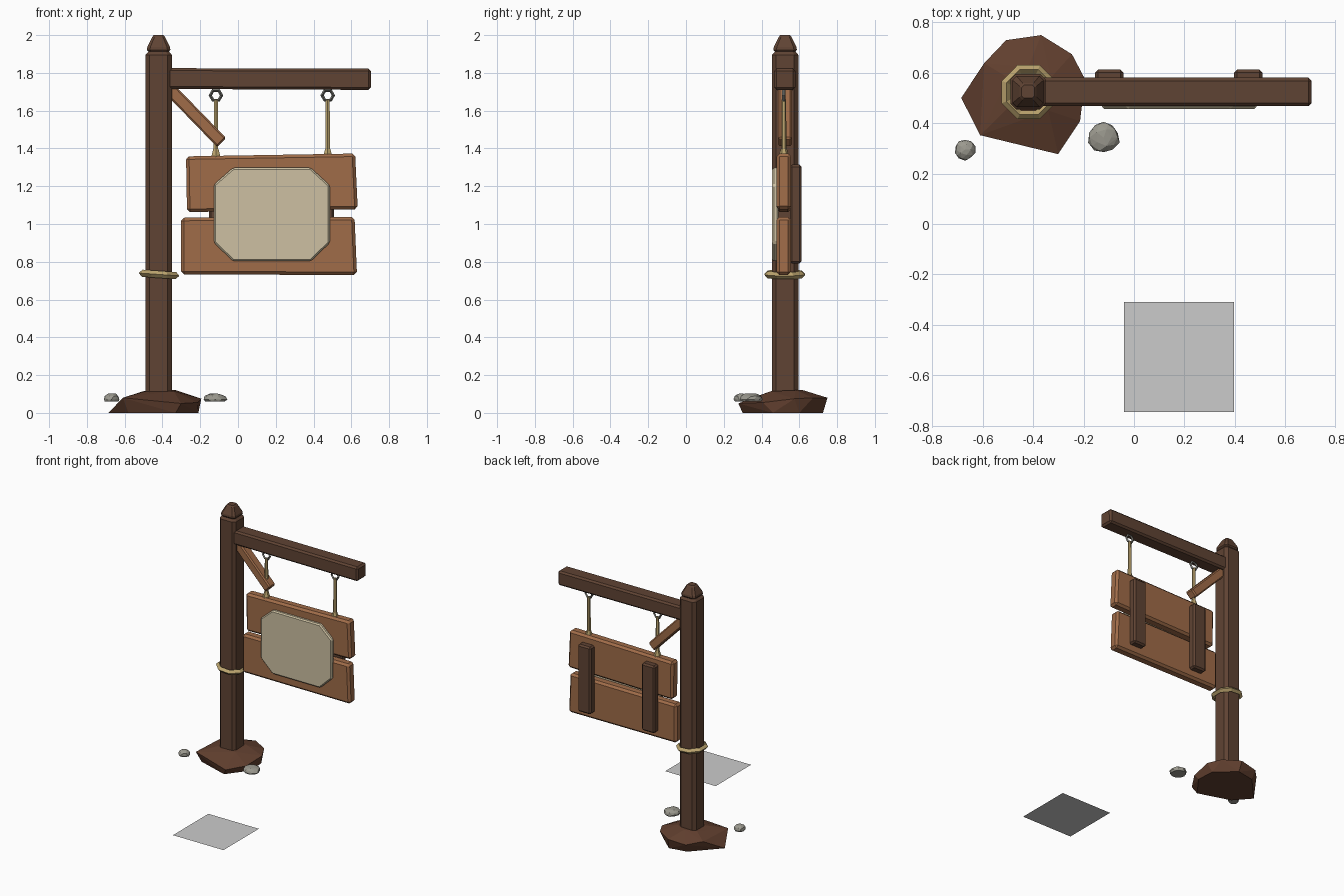
import bpy, bmesh, math, random
from mathutils import Matrix, Vector

random.seed(4)
if "Cube" in bpy.data.objects:
    bpy.data.objects.remove(bpy.data.objects["Cube"])


def material(name, rgb):
    m = bpy.data.materials.new(name)
    m.use_nodes = True
    col = (*rgb, 1)
    m.diffuse_color = col
    m.node_tree.nodes["Principled BSDF"].inputs["Base Color"].default_value = col
    return m


DARK = material("dark wood", (.115, .056, .033))
BOARD = material("warm wood", (.35, .15, .066))
PAPER = material("parchment", (.61, .53, .36))
ROPE = material("rope", (.51, .38, .16))
METAL = material("iron grey", (.19, .19, .17))
STONE = material("stone", (.33, .32, .275))
SOIL = material("soil", (.12, .05, .028))
GREY = material("light grey", (.6, .6, .6))


def finish(name, bm, mat):
    bmesh.ops.recalc_face_normals(bm, faces=bm.faces)
    me = bpy.data.meshes.new(name)
    bm.to_mesh(me)
    bm.free()
    ob = bpy.data.objects.new(name, me)
    me.materials.append(mat)
    bpy.context.scene.collection.objects.link(ob)
    return ob


def prism(name, outline, y0, y1, bevel, mat):
    """Extrude an x/z outline from y0 to y1 and chamfer its edges."""
    bm = bmesh.new()
    face = bm.faces.new([bm.verts.new((x, y0, z)) for x, z in outline])
    out = bmesh.ops.extrude_face_region(bm, geom=[face])
    for v in out["geom"]:
        if isinstance(v, bmesh.types.BMVert):
            v.co.y = y1
    bmesh.ops.recalc_face_normals(bm, faces=bm.faces)
    bmesh.ops.bevel(bm, geom=bm.edges[:], offset=bevel, segments=1, affect='EDGES')
    return finish(name, bm, mat)


def loft(name, centre, sections, mat):
    """Stack chamfered squares given as (height, half width, chamfer)."""
    bm = bmesh.new()
    rings = []
    for z, h, c in sections:
        k = h - c
        pts = [(h, -k), (h, k), (k, h), (-k, h), (-h, k), (-h, -k), (-k, -h), (k, -h)]
        rings.append([bm.verts.new((centre[0] + x, centre[1] + y, z)) for x, y in pts])
    for a, b in zip(rings, rings[1:]):
        for i in range(8):
            j = (i + 1) % 8
            bm.faces.new((a[i], a[j], b[j], b[i]))
    bm.faces.new(rings[0])
    bm.faces.new(rings[-1])
    return finish(name, bm, mat)


def ring(name, centre, major, minor, n, m, rot, mat):
    """Low-poly torus."""
    bm = bmesh.new()
    rows = []
    for i in range(n):
        a = math.tau * (i + .5) / n
        row = []
        for j in range(m):
            b = math.tau * j / m
            r = major + minor * math.cos(b)
            p = rot @ Vector((r * math.cos(a), r * math.sin(a), minor * math.sin(b)))
            row.append(bm.verts.new(p + Vector(centre)))
        rows.append(row)
    for i in range(n):
        for j in range(m):
            p, q, k = rows[i], rows[(i + 1) % n], (j + 1) % m
            bm.faces.new((p[j], q[j], q[k], p[k]))
    return finish(name, bm, mat)


def rod(name, x, y, z0, z1, r0, r1, mat):
    bm = bmesh.new()
    bmesh.ops.create_cone(bm, cap_ends=True, segments=6, radius1=r0, radius2=r1,
                          depth=z1 - z0, matrix=Matrix.Translation((x, y, (z0 + z1) / 2)))
    return finish(name, bm, mat)


# Post and cap
POST = (-.42, .525)
loft("post", POST, [(.05, .07, .022), (1.895, .07, .022), (1.912, .055, .015)], DARK)
loft("post_cap", POST, [(1.905, .05, .014), (1.922, .062, .016),
                        (1.937, .06, .016), (1.99, .034, .012), (2, .026, .01)], DARK)

# Arm and diagonal brace
prism("arm", [(-.38, 1.715), (.703, 1.71), (.705, 1.822), (-.38, 1.825)],
      .467, .58, .013, DARK)
prism("brace", [(-.385, 1.69), (-.11, 1.407), (-.063, 1.455), (-.335, 1.735)],
      .488, .56, .009, BOARD)

# Sign boards and parchment
prism("upper_board", [(-.275, 1.358), (-.27, 1.063), (.634, 1.078), (.62, 1.373)],
      .48, .557, .016, BOARD)
prism("lower_board", [(-.303, 1.033), (-.302, .733), (.63, .73), (.617, 1.037)],
      .478, .555, .016, BOARD)
prism("parchment", [(-.127, 1.21), (-.127, .9), (-.026, .803), (.385, .803),
                    (.486, .9), (.486, 1.205), (.385, 1.298), (-.026, 1.298)],
      .456, .49, .009, PAPER)

# Back battens, hanging ropes and eye rings
for side, x, rope_x in (("right", -.098, -.117), ("left", .453, .475)):
    w = .056
    prism(side + "_batten", [(x - w, 1.315), (x - w, .79), (x + w, .79), (x + w, 1.315)],
          .55, .612, .012, DARK)
    rod(side + "_rope", rope_x, .518, 1.35, 1.66, .014, .012, ROPE)
    rod(side + "_rope_knot", rope_x, .518, 1.355, 1.398, .028, .016, ROPE)
    ring(side + "_eye_ring", (rope_x, .518, 1.681), .03, .009, 6, 4,
         Matrix.Rotation(math.pi / 2, 3, 'X') @ Matrix.Rotation(math.pi / 6, 3, 'Z'), METAL)

# Rope tied round the post
ring("post_rope", (-.418, .523, .733), .097, .019, 8, 4,
     Matrix.Rotation(math.radians(4), 3, 'Y'), ROPE)

# Faceted mound
bm = bmesh.new()
foot = [(-.685, .5), (-.5, .7), (-.36, .725), (-.22, .6), (-.21, .46), (-.33, .3), (-.58, .38)]
waist = [(-.61, .352, .08), (-.301, .277, .05), (-.214, .408, .055), (-.194, .574, .075),
         (-.246, .673, .08), (-.368, .749, .08), (-.507, .729, .065), (-.594, .638, .08)]
crown = [(-.5, .46, .112), (-.34, .45, .115), (-.33, .58, .12), (-.42, .62, .12), (-.5, .58, .115)]
for p in [(x, y, 0) for x, y in foot] + waist + crown:
    bm.verts.new(p)
bmesh.ops.convex_hull(bm, input=bm.verts[:])
finish("mound", bm, SOIL)

# Loose stones with flat undersides
for name, x, y, r in (("small_stone", -.67, .295, .043), ("large_stone", -.12, .343, .065)):
    bm = bmesh.new()
    bmesh.ops.create_icosphere(bm, subdivisions=2, radius=1)
    for v in bm.verts:
        c = v.co * random.uniform(.88, 1.04)
        v.co = (x + c.x * r, y + c.y * r, max(.06, .072 + c.z * .034))
    bmesh.ops.convex_hull(bm, input=bm.verts[:])
    finish(name, bm, STONE)

# Flat square plate in front
bm = bmesh.new()
bmesh.ops.create_grid(bm, x_segments=1, y_segments=1, size=.218,
                      matrix=Matrix.Translation((.179, -.528, .002)))
finish("ground_plate", bm, GREY)
